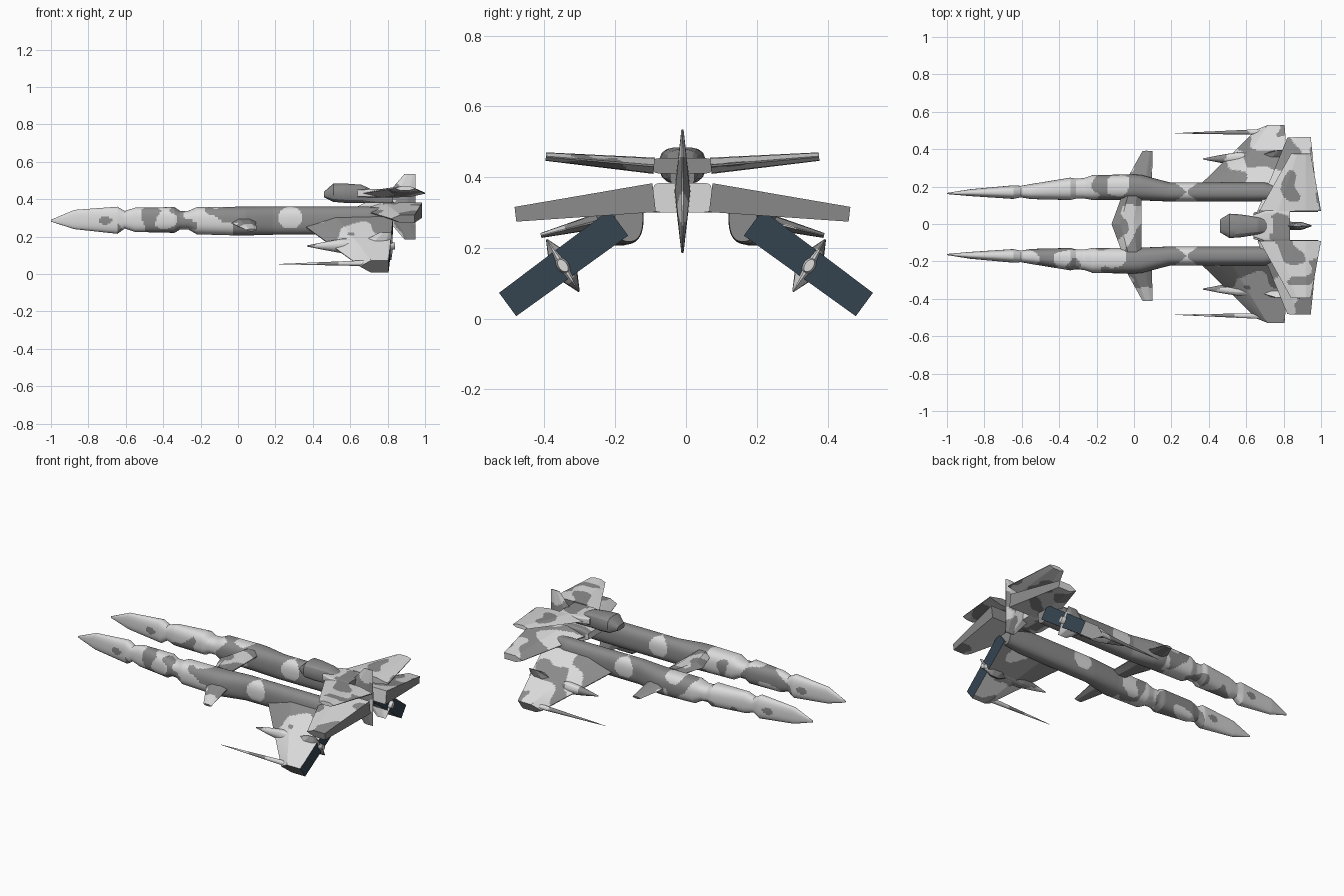
import bpy, bmesh, math
from mathutils import Vector, noise

if "Cube" in bpy.data.objects:
    bpy.data.objects.remove(bpy.data.objects["Cube"])

LIGHT, GREY, BLUE = 0, 1, 2
mats = []
for n, c in (("light_grey", (0.71, 0.71, 0.71)), ("mid_grey", (0.26, 0.26, 0.26)),
             ("dark_blue", (0.036, 0.060, 0.085))):
    m = bpy.data.materials.new(n)
    m.diffuse_color = (*c, 1)
    m.use_nodes = True
    m.node_tree.nodes["Principled BSDF"].inputs["Base Color"].default_value = m.diffuse_color
    mats.append(m)


# camouflage: blobby noise with a bias towards light (+) or grey (-)
def camo(p, bias):
    v = noise.noise(Vector((p.x * 8 + 3.1, p.y * 9, p.z * 9 + 1.7)))
    return LIGHT if v + bias > 0 else GREY


def blob(p, x, z, rx, rz):
    return ((p.x - x) / rx) ** 2 + ((p.z - z) / rz) ** 2 < 1


def fuselage_rule(p, n):
    if p.x < -0.645:
        return GREY if blob(p, -0.71, 0.285, 0.035, 0.02) else LIGHT
    if p.x < -0.03:
        return camo(p, 0.12)
    return LIGHT if blob(p, 0.28, 0.30, 0.065, 0.06) and n.z > -0.3 else GREY


def wing_rule(p, n):
    if n.x > 0.8:
        return BLUE
    inboard = (abs(p.y) - 0.32) * 1.2 + (p.x - 0.6) * 0.6
    return camo(p, inboard - (0.15 if n.z < -0.2 else 0.03))


def tail_rule(p, n):
    return GREY if n.x > 0.7 else camo(p, 0.12)


def canard_rule(p, n):
    return GREY if n.z < -0.2 else camo(p, -0.12)


def grey_rule(p, n):
    return GREY


def pod_rule(p, n):
    return camo(p, 0.05)


def skin(name, rings, rule):
    """Join rings of points into a closed skin and colour it by rule."""
    bm = bmesh.new()
    vs = [[bm.verts.new(p) for p in r] for r in rings]
    k = len(rings[0])
    for a, b in zip(vs, vs[1:]):
        for i in range(k):
            j = (i + 1) % k
            bm.faces.new((a[i], a[j], b[j], b[i]))
    bm.faces.new(vs[0][::-1])
    bm.faces.new(vs[-1])
    bmesh.ops.recalc_face_normals(bm, faces=bm.faces)
    bm.normal_update()
    for f in bm.faces:
        f.material_index = rule(f.calc_center_median(), f.normal)
    me = bpy.data.meshes.new(name)
    bm.to_mesh(me)
    bm.free()
    for m in mats:
        me.materials.append(m)
    ob = bpy.data.objects.new(name, me)
    bpy.context.collection.objects.link(ob)
    return ob


def tube(name, stations, rule, angle=0, power=2.0, sides=48, step=0.009):
    """Body along x; station = (x, centre y, centre z, half width, half height)."""
    dense = []
    for a, b in zip(stations, stations[1:]):
        n = max(1, math.ceil((b[0] - a[0]) / step))
        dense += [[p + (q - p) * i / n for p, q in zip(a, b)] for i in range(n)]
    dense.append(stations[-1])
    ca, sa = math.cos(angle), math.sin(angle)
    rings = []
    for x, cy, cz, ry, rz in dense:
        ring = []
        for i in range(sides):
            t = math.tau * (i + 0.5) / sides
            u = math.copysign(abs(math.cos(t)) ** (2 / power), math.cos(t)) * ry
            v = math.copysign(abs(math.sin(t)) ** (2 / power), math.sin(t)) * rz
            ring.append((x, cy + u * ca - v * sa, cz + u * sa + v * ca))
        rings.append(ring)
    return skin(name, rings, rule)


LENS = [(0, 0), (0.3, 0.5), (0.75, 0.45), (1, 0.06), (1, -0.06), (0.75, -0.45), (0.3, -0.5)]
BLUNT = [(0, 0.03), (0.38, 0.5), (1, 0.5), (1, -0.5), (0.38, -0.5), (0, -0.03)]


def panel(name, root, tip, rule, profile=LENS, step=0.009):
    """Wing-like panel; root/tip = (leading x, trailing x, y, z, thickness)."""
    dy, dz = tip[2] - root[2], tip[3] - root[3]
    span = math.hypot(dy, dz)
    ny, nz = -dz / span, dy / span
    pts = []
    for a, b in zip(profile, profile[1:] + profile[:1]):
        n = max(1, math.ceil(abs(b[0] - a[0]) * (root[1] - root[0]) / step))
        pts += [(a[0] + (b[0] - a[0]) * i / n, a[1] + (b[1] - a[1]) * i / n) for i in range(n)]
    rows = math.ceil(span / step)
    rings = []
    for r in range(rows + 1):
        x0, x1, y, z, t = [p + (q - p) * r / rows for p, q in zip(root, tip)]
        rings.append([(x0 + (x1 - x0) * u, y + ny * v * t, z + nz * v * t) for u, v in pts])
    return skin(name, rings, rule)


# fuselage outline: x, inner y, outer y, bottom z, top z
BODY = [(-1.0, .160, .166, .28, .29), (-.875, .149, .186, .24, .343), (-.645, .134, .207, .215, .36),
        (-.605, .142, .204, .243, .337), (-.55, .133, .214, .225, .355), (-.34, .128, .248, .22, .358),
        (-.31, .136, .242, .238, .338), (-.265, .136, .246, .238, .338), (-.22, .128, .262, .212, .358),
        (0, .128, .265, .206, .36), (.04, .126, .262, .206, .36), (.19, .12, .223, .21, .36),
        (.70, .12, .222, .212, .36), (.82, .122, .20, .218, .35)]
C = -0.01   # centre line of tail and foreplanes

for s, side in ((1, "left"), (-1, "right")):
    # twin fuselage
    tube(side + "_fuselage",
         [(x, s * (a + b) / 2, (lo + hi) / 2, (b - a) / 2, (hi - lo) / 2) for x, a, b, lo, hi in BODY],
         fuselage_rule, power=2.5)
    # drooping main wing with blunt blue trailing face
    panel(side + "_main_wing", (.335, .83, s * .19, .271, .09), (.655, .805, s * .504, .040, .082),
          wing_rule, BLUNT)
    # pod through the wing, with a fin above and below
    w = [(.37, .003, .003), (.46, .02, .022), (.56, .034, .042), (.74, .034, .042), (.84, .012, .02)]
    tube(side + "_wing_pod", [(x, s * .348, .15, ry, rz) for x, ry, rz in w], pod_rule,
         angle=-s * .635, sides=16)
    for d, level in ((1, "upper"), (-1, "lower")):
        panel(f"{side}_{level}_pod_fin", (.62, .83, s * .348, .15, .085),
              (.76, .82, s * (.348 + d * .046), .15 + d * .074, .004), pod_rule)
    # wing tip probe
    tube(side + "_tip_probe", [(.22, s * .485, .053, .001, .001), (.68, s * .492, .058, .016, .016),
                               (.74, s * .494, .055, .01, .01)], pod_rule, sides=12)
    # foreplane and half of the bridge between the fuselages
    panel(side + "_foreplane", (-.06, .095, C + s * .21, .283, .05), (.045, .10, C + s * .40, .235, .014),
          canard_rule)
    panel(side + "_bridge", (-.12, .04, 0, .325, .05), (-.065, .04, s * .15, .325, .05), canard_rule)
    # lower and upper tailplanes
    panel(side + "_lower_tailplane", (.66, .985, C + s * .08, .342, .082),
          (.82, .945, C + s * .472, .295, .042), tail_rule, BLUNT)
    panel(side + "_upper_tailplane", (.67, 1.0, C + s * .08, .432, .046),
          (.84, .945, C + s * .386, .458, .024), tail_rule)

# centre blocks joining the tailplanes
tube("lower_tail_block", [(.64, C, .342, .07, .02), (.68, C, .342, .082, .04), (.835, C, .342, .082, .042)],
     pod_rule, power=8)
tube("upper_tail_block", [(.64, C, .432, .06, .02), (.70, C, .432, .082, .022), (.835, C, .432, .082, .022)],
     tail_rule, power=8)
# raised centre pod
POD = [(.46, .035, .41, .44), (.51, .066, .385, .485), (.57, .062, .38, .485),
       (.66, .048, .38, .478), (.72, .04, .375, .45), (.83, .035, .37, .44)]
tube("centre_pod", [(x, C, (a + b) / 2, r, (b - a) / 2) for x, r, a, b in POD], grey_rule, power=3, sides=16)
# vertical tail fins
panel("upper_tail_fin", (.74, .95, C, .36, .046), (.89, .95, C, .535, .006), pod_rule)
panel("lower_tail_fin", (.74, .95, C, .36, .046), (.89, .95, C, .185, .006), pod_rule)

# smooth shading that keeps edges crisp
for ob in bpy.data.objects:
    ob.select_set(True)
    bpy.context.view_layer.objects.active = ob
bpy.ops.object.shade_smooth_by_angle(angle=math.radians(25))
